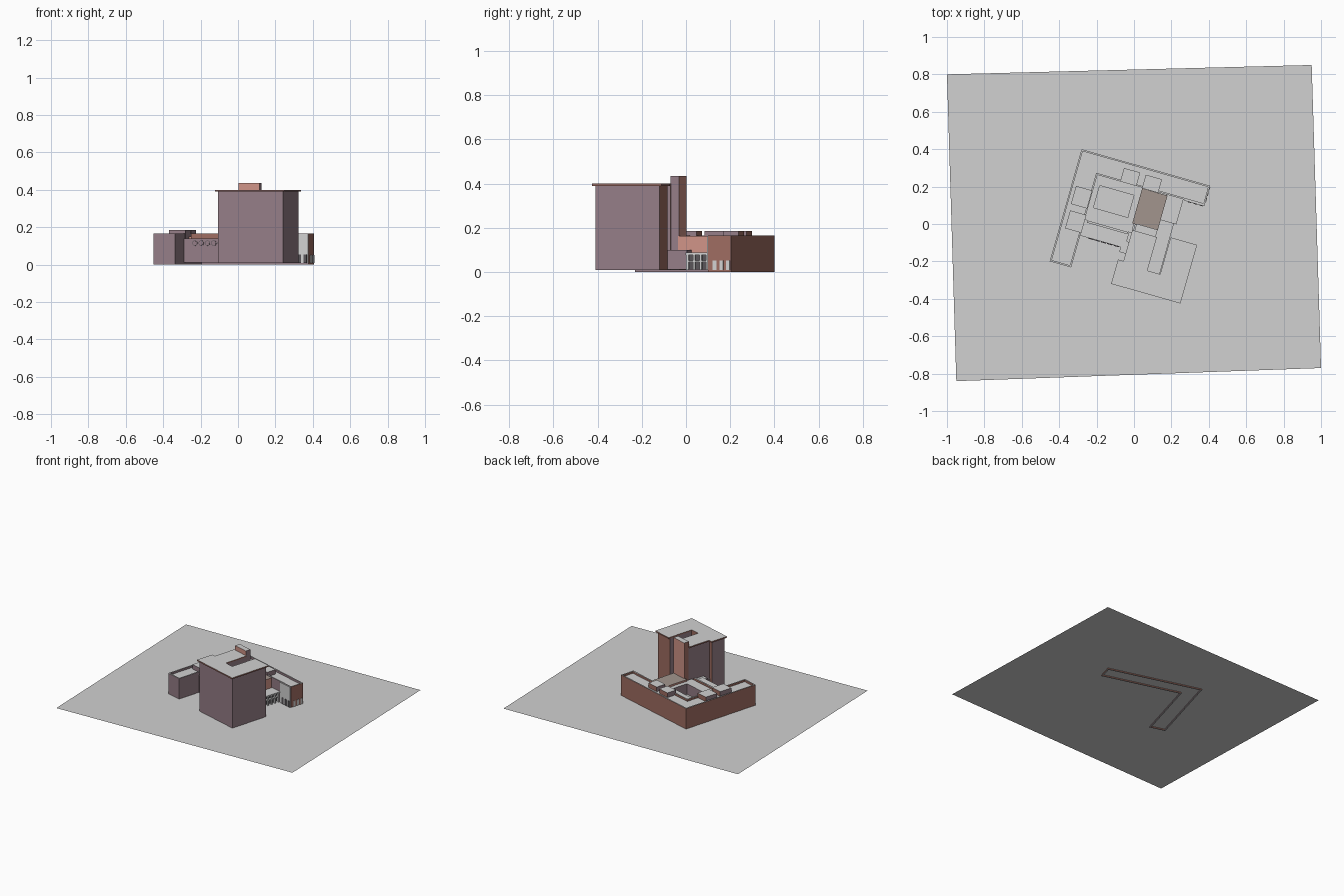
import bpy, bmesh, math
from mathutils import Matrix, Vector

cube = bpy.data.objects.get("Cube")
if cube:
    bpy.data.objects.remove(cube, do_unlink=True)

# Flat colours
COLOURS = {
    "pale grey": (0.64, 0.64, 0.64),
    "mauve wall": (0.30, 0.205, 0.24),
    "brick": (0.34, 0.15, 0.12),
    "salmon brick": (0.62, 0.29, 0.24),
    "taupe roof": (0.36, 0.30, 0.27),
    "dark glass": (0.10, 0.09, 0.10),
}
MATS = []
for label, rgb in COLOURS.items():
    m = bpy.data.materials.new(label)
    m.use_nodes = True
    m.diffuse_color = (*rgb, 1)
    m.node_tree.nodes["Principled BSDF"].inputs["Base Color"].default_value = (*rgb, 1)
    MATS.append(m)
GREY, MAUVE, BRICK, SALMON, TAUPE, GLASS = range(6)

TURN = Matrix.Rotation(math.radians(-15.87), 4, "Z")   # whole building is turned on its site
GROUND = 0.008


def finish(name, bm, colours, turned=True):
    """Colour faces by the side they face, turn the part and link it."""
    bm.normal_update()
    for f in bm.faces:
        n = f.normal
        if abs(n.z) > 0.5:
            side = "top"
        elif abs(n.x) > abs(n.y):
            side = "east" if n.x > 0 else "west"
        else:
            side = "north" if n.y > 0 else "south"
        c = colours.get(side, colours["all"])
        f.material_index = c(f.calc_center_median()) if callable(c) else c
    if turned:
        bm.transform(TURN)
    me = bpy.data.meshes.new(name)
    bm.to_mesh(me)
    bm.free()
    for m in MATS:
        me.materials.append(m)
    ob = bpy.data.objects.new(name, me)
    bpy.context.collection.objects.link(ob)
    return ob


def prism(name, pts, z0, z1, **colours):
    """Extrude a counter-clockwise plan outline."""
    bm = bmesh.new()
    low = [bm.verts.new((x, y, z0)) for x, y in pts]
    high = [bm.verts.new((x, y, z1)) for x, y in pts]
    bm.faces.new(low[::-1])
    bm.faces.new(high)
    for i in range(len(pts)):
        j = (i + 1) % len(pts)
        bm.faces.new((low[i], low[j], high[j], high[i]))
    return finish(name, bm, colours)


def box(name, x0, x1, y0, y1, z0, z1, **colours):
    return prism(name, [(x0, y0), (x1, y0), (x1, y1), (x0, y1)], z0, z1, **colours)


def ring(name, outer, inner, z0, z1, **colours):
    """Standing wall between two matching plan outlines."""
    bm = bmesh.new()
    o0, o1, i0, i1 = [[bm.verts.new((x, y, z)) for x, y in p]
                      for p, z in ((outer, z0), (outer, z1), (inner, z0), (inner, z1))]
    n = len(outer)
    for a in range(n):
        b = (a + 1) % n
        bm.faces.new((o0[a], o0[b], o1[b], o1[a]))
        bm.faces.new((i0[b], i0[a], i1[a], i1[b]))
        bm.faces.new((o1[a], o1[b], i1[b], i1[a]))
        bm.faces.new((o0[b], o0[a], i0[a], i0[b]))
    return finish(name, bm, colours)


# Site ground, a single sheet
bm = bmesh.new()
bm.faces.new([bm.verts.new((x, y, GROUND)) for x, y in
              ((-0.95, -0.84), (1, -0.77), (0.95, 0.85), (-1, 0.8))])
finish("ground", bm, {"all": GREY}, turned=False)


# L-shaped low wing: outer wall with parapet, and roof deck
def wing_outline(d):
    return [(-0.379 + d, -0.315 + d), (-0.26 - d, -0.315 + d), (-0.26 - d, 0.199 + d),
            (0.336 - d, 0.199 + d), (0.336 - d, 0.308 - d), (-0.379 + d, 0.308 - d)]


ring("wing_walls", wing_outline(0), wing_outline(0.009), 0, 0.165, all=BRICK, top=GREY,
     south=MAUVE, east=lambda c: BRICK if c.x > 0 else MAUVE)
prism("wing_roof", wing_outline(0.008), 0.012, 0.15, all=GREY)

# Roof lights on the wing
for i, (x, y, w, d) in enumerate([(-0.088, 0.236, 0.09, 0.075), (0.034, 0.233, 0.09, 0.075),
                                  (-0.309, 0.061, 0.09, 0.10), (-0.303, -0.073, 0.09, 0.10)]):
    box(f"roof_light_{i + 1}", x - w / 2, x + w / 2, y - d / 2, y + d / 2, 0.14, 0.185,
        all=MAUVE, top=GREY, north=BRICK)

# Glazed panel and doors at the east end of the wing
box("end_panel", 0.222, 0.335, 0.194, 0.2, GROUND, 0.163, all=GREY)
for i in range(3):
    x = 0.245 + i * 0.032
    box(f"panel_door_{i + 1}", x, x + 0.018, 0.191, 0.195, GROUND, 0.055, all=GLASS)
    y = 0.222 + i * 0.031
    box(f"end_door_{i + 1}", 0.335, 0.339, y, y + 0.018, GROUND, 0.052, all=GREY)

# Middle block around a sunken light court
court_out = [(-0.26, -0.05), (0, -0.05), (0, 0.2), (-0.26, 0.2)]
court_in = [(-0.232, 0.025), (-0.042, 0.025), (-0.042, 0.147), (-0.232, 0.147)]
ring("court_block", court_out, court_in, 0.01, 0.15, all=MAUVE, top=GREY, south=SALMON)
box("court_floor", -0.235, -0.04, 0.02, 0.15, 0.01, 0.07, all=GREY)
box("front_block", -0.26, -0.012, -0.138, -0.05, 0.01, 0.14, all=MAUVE, top=GREY)
box("front_block_upstand", -0.245, -0.02, -0.062, -0.05, 0.135, 0.165, all=BRICK, top=GREY)
box("small_annex", -0.035, 0.01, -0.165, -0.1, 0.01, 0.135, all=MAUVE, top=GREY)


# Row of round windows on the front block
def disc(name, x, y, z, r, thick, colour):
    bm = bmesh.new()
    bmesh.ops.create_cone(bm, cap_ends=True, segments=8, radius1=r, radius2=r, depth=thick)
    bm.transform(Matrix.Translation(Vector((x, y, z))) @ Matrix.Rotation(math.pi / 2, 4, "X"))
    finish(name, bm, {"all": colour})


for i in range(5):
    x = -0.20 + i * 0.035
    disc(f"round_window_frame_{i + 1}", x, -0.139, 0.115, 0.015, 0.004, GLASS)
    disc(f"round_window_{i + 1}", x, -0.14, 0.115, 0.012, 0.004, MAUVE)

# Hall between the tower and the wing, with its lower side passage
box("hall", -0.01, 0.131, 0, 0.195, 0.01, 0.163, all=SALMON, top=TAUPE)
box("link_passage", 0.005, 0.205, -0.22, 0.062, 0.01, 0.1, all=MAUVE, top=GREY)

# Portico with posts and glazing
box("portico_roof", 0.125, 0.218, 0.06, 0.199, 0.077, 0.087, all=GREY)
box("portico_glass", 0.125, 0.195, 0.06, 0.199, 0.01, 0.078, all=GLASS)
box("portico_rail", 0.194, 0.214, 0.06, 0.199, 0.045, 0.052, all=GREY)
for i in range(5):
    y = 0.062 + i * 0.031
    box(f"portico_post_{i + 1}", 0.202, 0.214, y, y + 0.01, GROUND, 0.08, all=GREY)


# Tower: body and overhanging roof, both cut by a deep slot
def tower_outline(d):
    return [(-0.03 + d, -0.341 + d), (0.355 - d, -0.341 + d), (0.355 - d, -0.015 - d),
            (0.208, -0.015 - d), (0.208, -0.22), (0.137, -0.22), (0.137, -0.034),
            (0.0 + d, -0.034), (0.0 + d, -0.206 - d), (-0.03 + d, -0.206 - d)]


prism("tower_body", tower_outline(0.012), GROUND, 0.391, all=MAUVE, north=BRICK, top=GREY)
prism("tower_roof", tower_outline(0), 0.39, 0.4, all=BRICK, top=GREY)

# Lift shaft rising behind the tower
box("lift_shaft", 0.013, 0.13, -0.036, 0.005, GROUND, 0.435,
    all=SALMON, east=MAUVE, west=BRICK, top=GREY)
